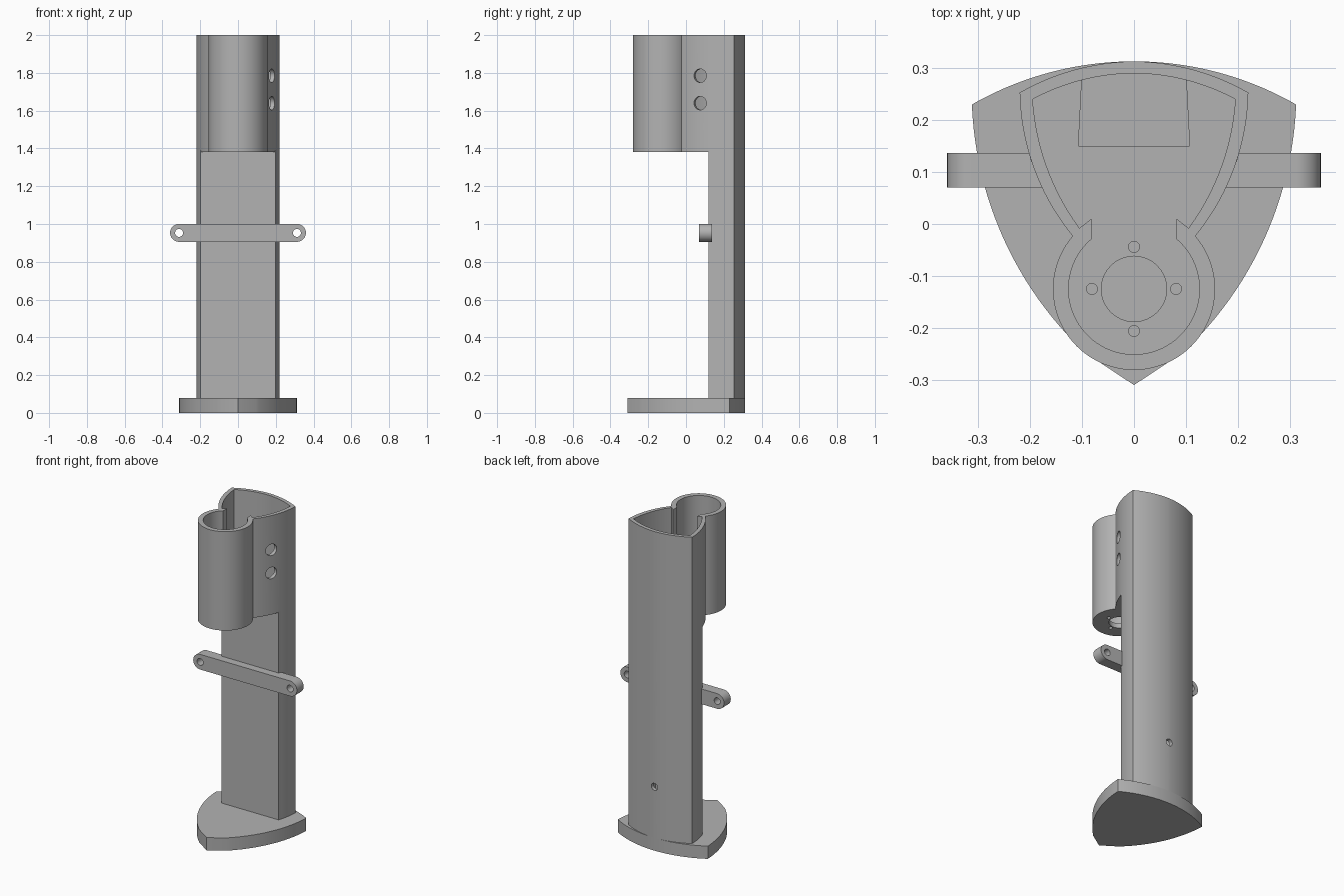
import bpy, bmesh, math
from mathutils import Vector, Matrix

if "Cube" in bpy.data.objects:
    bpy.data.objects.remove(bpy.data.objects["Cube"], do_unlink=True)

grey = bpy.data.materials.new("plain grey")
grey.use_nodes = True
COLOUR = (0.45, 0.45, 0.45, 1)
grey.diffuse_color = COLOUR
grey.node_tree.nodes["Principled BSDF"].inputs["Base Color"].default_value = COLOUR


def arc(a, m, b, n=24):
    """Points on the circular arc from a through m to b."""
    (ax, ay), (mx, my), (bx, by) = a, m, b
    d = 2 * (ax * (my - by) + mx * (by - ay) + bx * (ay - my))
    sa, sm, sb = ax * ax + ay * ay, mx * mx + my * my, bx * bx + by * by
    cx = (sa * (my - by) + sm * (by - ay) + sb * (ay - my)) / d
    cy = (sa * (bx - mx) + sm * (ax - bx) + sb * (mx - ax)) / d
    r = math.hypot(ax - cx, ay - cy)
    t0 = math.atan2(ay - cy, ax - cx)
    t1 = math.atan2(by - cy, bx - cx)
    sweep = (t1 - t0 + math.pi) % (2 * math.pi) - math.pi
    return [(cx + r * math.cos(t0 + sweep * i / n),
             cy + r * math.sin(t0 + sweep * i / n)) for i in range(n + 1)]


def round_arc(cx, cy, r, deg0, deg1, n=32):
    angles = [math.radians(deg0 + (deg1 - deg0) * i / n) for i in range(n + 1)]
    return [(cx + r * math.cos(t), cy + r * math.sin(t)) for t in angles]


def mirrored(half):
    """Close a right-hand outline by mirroring it across x = 0."""
    pts = []
    for p in half:
        if not pts or math.dist(p, pts[-1]) > 1e-4:
            pts.append(p)
    return pts + [(-x, y) for x, y in reversed(pts) if x > 1e-4]


def prism(name, outline, z0, z1, matrix=None):
    bm = bmesh.new()
    face = bm.faces.new([bm.verts.new((x, y, z0)) for x, y in outline])
    top = bmesh.ops.extrude_face_region(bm, geom=[face])["geom"]
    verts = [v for v in top if isinstance(v, bmesh.types.BMVert)]
    bmesh.ops.translate(bm, vec=(0, 0, z1 - z0), verts=verts)
    bmesh.ops.recalc_face_normals(bm, faces=bm.faces)
    if matrix:
        bm.transform(matrix)
    mesh = bpy.data.meshes.new(name)
    bm.to_mesh(mesh)
    bm.free()
    obj = bpy.data.objects.new(name, mesh)
    bpy.context.collection.objects.link(obj)
    mesh.materials.append(grey)
    return obj


def pin(name, centre, direction, radius, length):
    """Round cutter centred on a point and aimed along a direction."""
    turn = Vector(direction).to_track_quat('Z', 'Y').to_matrix().to_4x4()
    return prism(name, round_arc(0, 0, radius, 0, 360)[:-1], -length / 2,
                 length / 2, Matrix.Translation(centre) @ turn)


def combine(obj, others, operation='DIFFERENCE'):
    for other in others:
        mod = obj.modifiers.new("combine", 'BOOLEAN')
        mod.operation, mod.solver, mod.object = operation, 'EXACT', other
        bpy.context.view_layer.objects.active = obj
        bpy.ops.object.modifier_apply(modifier=mod.name)
        bpy.data.objects.remove(other, do_unlink=True)


def finish(obj):
    bpy.ops.object.select_all(action='DESELECT')
    obj.select_set(True)
    bpy.context.view_layer.objects.active = obj
    bpy.ops.object.shade_smooth_by_angle(angle=math.radians(30))


TUBE_Y, SHELF, TOP, BASE_TOP = -0.125, 1.38, 2.0, 0.08

# Shield-shaped foot plate
base = prism("base_plate", mirrored(
    [(0, -0.31)] + arc((0.095, -0.247), (0.225, -0.08), (0.312, 0.23))
    + arc((0.312, 0.23), (0.161, 0.292), (0, 0.313))), 0, BASE_TOP)

# Upper holder: round tube in front joined to a shield-shaped chamber
side = arc((0.119, -0.022), (0.190, 0.1), (0.22, 0.253))
back = arc((0.22, 0.253), (0.11, 0.298), (0, 0.313))
body = prism("column_and_holder",
             mirrored(round_arc(0, TUBE_Y, 0.156, -90, 40.8) + side + back),
             SHELF, TOP)

# Lower column: same outline, cut flat across the front
flat_y = 0.12
lower = [p for p in side if p[1] > flat_y]
column = prism("column", mirrored([(0, flat_y), (0.198, flat_y)] + lower + back),
               BASE_TOP, SHELF + 0.01)
combine(body, [column], 'UNION')

# Open interior of the holder, with lips at the neck
inner_back = arc((0.195, 0.24), (0.1, 0.277), (0, 0.29))
inside = mirrored(round_arc(0, TUBE_Y, 0.126, -90, 49.4) + [(0.082, 0.01)]
                  + arc((0.105, -0.008), (0.166, 0.105), (0.195, 0.24)) + inner_back)
# Cable duct running down the column
duct = mirrored([(0, 0.15), (0.107, 0.15)] + [p for p in inner_back if p[0] <= 0.107])
cutters = [prism("inside_cutter", inside, SHELF + 0.03, TOP + 0.1),
           prism("duct_cutter", duct, BASE_TOP + 0.03, SHELF + 0.1)]

# Floor opening and its four screw holes
up = (0, 0, 1)
cutters.append(pin("floor_cutter", (0, TUBE_Y, SHELF), up, 0.063, 0.2))
for dx, dy in ((1, 0), (-1, 0), (0, 1), (0, -1)):
    cutters.append(pin("screw_cutter", (0.081 * dx, TUBE_Y + 0.081 * dy, SHELF),
                       up, 0.0105, 0.2))
# Two button holes in the left wall and a cable hole at the back
for z in (1.64, 1.785):
    cutters.append(pin("button_cutter", (0.178, 0.075, z), (1, -0.4, 0), 0.036, 0.12))
cutters.append(pin("cable_cutter", (0, 0.31, 0.4), (0, 1, 0), 0.022, 0.12))
combine(body, cutters)

# Cross bar with rounded, drilled ends
bar_z, bar_r, bar_x = 0.953, 0.0475, 0.312
outline = round_arc(bar_x, bar_z, bar_r, -90, 90) + round_arc(-bar_x, bar_z, bar_r, 90, 270)
bar = prism("cross_bar", outline, -0.137, -0.07, Matrix.Rotation(math.pi / 2, 4, 'X'))
combine(bar, [pin("bar_cutter", (s * bar_x, 0.1, bar_z), (0, 1, 0), 0.021, 0.2)
              for s in (1, -1)])

for part in (base, body, bar):
    finish(part)
